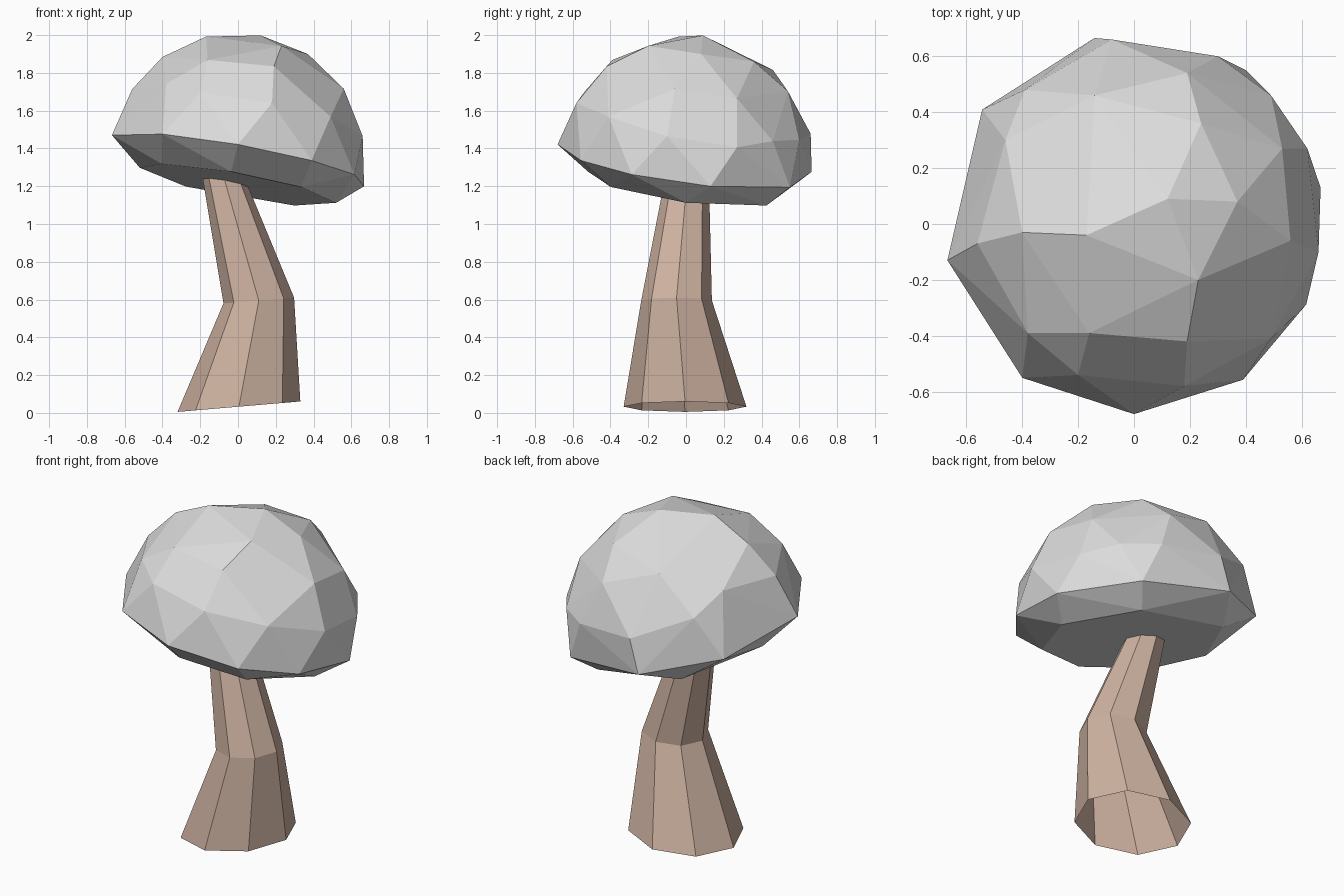
import bpy
import bmesh
from math import sin, cos, radians, sqrt, tau

default_cube = bpy.data.objects.get("Cube")
if default_cube:
    bpy.data.objects.remove(default_cube, do_unlink=True)


def make_material(name, colour):
    material = bpy.data.materials.new(name)
    material.use_nodes = True
    material.diffuse_color = colour
    shader = material.node_tree.nodes["Principled BSDF"]
    shader.inputs["Base Color"].default_value = colour
    return material


def finish_object(name, mesh_data, material):
    """Turn a bmesh into a flat shaded object with one material."""
    bmesh.ops.recalc_face_normals(mesh_data, faces=mesh_data.faces)
    mesh = bpy.data.meshes.new(name)
    mesh_data.to_mesh(mesh)
    mesh_data.free()
    mesh.materials.append(material)
    part = bpy.data.objects.new(name, mesh)
    bpy.context.collection.objects.link(part)
    return part


cap_grey = make_material("cap grey", (0.72, 0.72, 0.72, 1))
stem_tan = make_material("stem tan", (0.62, 0.45, 0.36, 1))

# Cap: faceted half ball on a tilted rim, with a shallow flat underside
CAP_RADIUS = 0.68
CAP_CENTRE = 1.335
UNDERSIDE_RADIUS = 0.52
UNDERSIDE_DEPTH = 0.13


def rim_height(x, y):
    return CAP_CENTRE - 0.178 * x - 0.127 * y


def dome_height(x, y):
    return CAP_CENTRE + sqrt(max(CAP_RADIUS ** 2 - x * x - y * y, 0))


def ring_points(angles, radius, drop):
    for angle in angles:
        x = radius * cos(radians(angle))
        y = radius * sin(radians(angle))
        yield x, y, rim_height(x, y) - drop


rim_angles = (191, 234, 270, 305, 335, 11, 54, 102, 143)
underside_angles = (180, 219, 266, 310, 0, 55, 122)

# Facet corners of the dome as seen in plan
dome_corners = (
    (-.17, -.04), (.12, .09), (.37, .08), (.23, -.2), (.24, .36),
    (-.4, -.03), (-.14, .46), (.19, .54), (-.16, -.39), (.19, -.42),
    (-.38, -.39), (.56, -.06), (.53, .27), (-.56, -.07), (-.46, .3),
    (-.2, -.54), (.18, -.58), (.49, -.41), (-.39, .48), (-.08, .66),
    (.3, .6), (.49, .46), (.62, .27), (.66, -.1),
)

cap = bmesh.new()
for x, y in dome_corners:
    cap.verts.new((x, y, dome_height(x, y)))
for point in ring_points(rim_angles, CAP_RADIUS, 0):
    cap.verts.new(point)
for point in ring_points(underside_angles, UNDERSIDE_RADIUS, UNDERSIDE_DEPTH):
    cap.verts.new(point)
hull = bmesh.ops.convex_hull(cap, input=cap.verts)
unused = {v for v in hull["geom_interior"] + hull["geom_unused"]
          if isinstance(v, bmesh.types.BMVert)}
bmesh.ops.delete(cap, geom=list(unused), context="VERTS")
bmesh.ops.dissolve_limit(cap, angle_limit=radians(3), verts=cap.verts, edges=cap.edges)
finish_object("cap", cap, cap_grey)

# Stem: bent eight sided tube, open below, running up into the cap
SIDES = 8
# Each ring: centre x, y, z, radius, rise per unit of x
stem_rings = (
    (0.005, -0.005, 0.033, 0.325, 0.085),
    (0.11, -0.05, 0.595, 0.187, 0.08),
    (-0.09, 0.01, 1.3, 0.11, -0.18),
)

stem = bmesh.new()
rings = []
for centre_x, centre_y, height, radius, slope in stem_rings:
    ring = []
    for side in range(SIDES):
        angle = tau * side / SIDES
        offset = radius * cos(angle)
        ring.append(stem.verts.new((centre_x + offset,
                                    centre_y + radius * sin(angle),
                                    height + slope * offset)))
    rings.append(ring)
for lower, upper in zip(rings, rings[1:]):
    for side in range(SIDES):
        after = (side + 1) % SIDES
        stem.faces.new((lower[side], lower[after], upper[after], upper[side]))
stem.faces.new(rings[-1])
finish_object("stem", stem, stem_tan)
